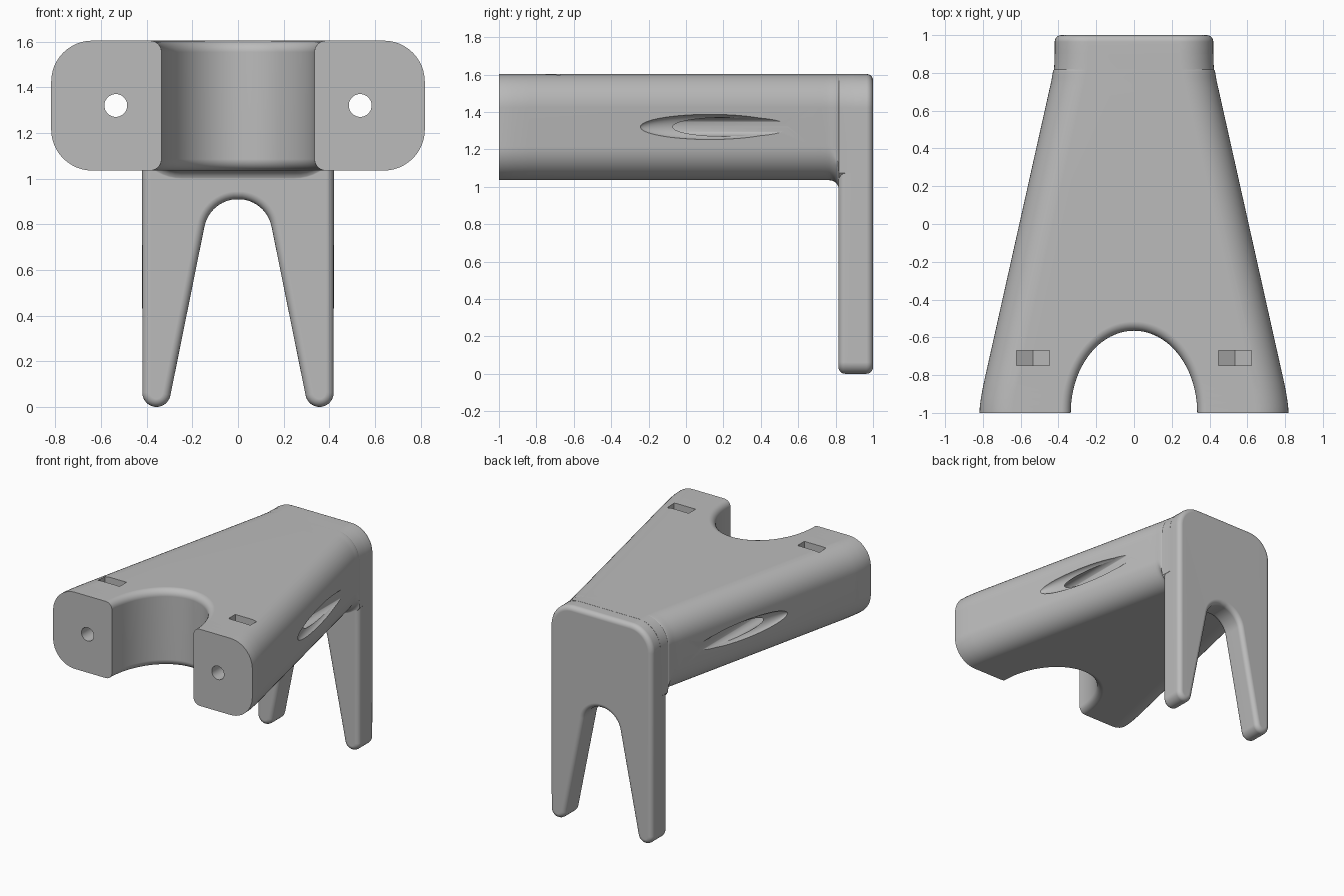
import bpy, bmesh, math
from mathutils import Matrix

cube = bpy.data.objects.get("Cube")
if cube:
    bpy.data.objects.remove(cube, do_unlink=True)

BOTTOM, TOP, CORNER = 1.035, 1.604, 0.18

grey = bpy.data.materials.new("plain_grey")
grey.use_nodes = True
colour = (0.5, 0.5, 0.5, 1)
grey.diffuse_color = colour
grey.node_tree.nodes["Principled BSDF"].inputs["Base Color"].default_value = colour


def loft(name, rings):
    """Skin a row of equal closed rings and cap both ends."""
    bm = bmesh.new()
    rows = [[bm.verts.new(p) for p in ring] for ring in rings]
    n = len(rows[0])
    for a, b in zip(rows, rows[1:]):
        for i in range(n):
            j = (i + 1) % n
            bm.faces.new((a[i], a[j], b[j], b[i]))
    bm.faces.new(rows[0][::-1])
    bm.faces.new(rows[-1])
    bmesh.ops.recalc_face_normals(bm, faces=bm.faces[:])
    return finish(name, bm)


def finish(name, bm):
    mesh = bpy.data.meshes.new(name)
    bm.to_mesh(mesh)
    bm.free()
    mesh.materials.append(grey)
    obj = bpy.data.objects.new(name, mesh)
    bpy.context.collection.objects.link(obj)
    return obj


def apply(obj, kind, **settings):
    mod = obj.modifiers.new(kind.title(), kind)
    for key, value in settings.items():
        setattr(mod, key, value)
    bpy.context.view_layer.objects.active = obj
    bpy.ops.object.modifier_apply(modifier=mod.name)


def combine(obj, other, operation):
    other.hide_render = True
    apply(obj, "BOOLEAN", object=other, operation=operation, solver="EXACT")
    bpy.data.objects.remove(other, do_unlink=True)


def arc(cx, cz, r, start, end, steps=12):
    angles = [math.radians(start + (end - start) * i / steps) for i in range(steps + 1)]
    return [(cx + r * math.cos(a), cz + r * math.sin(a)) for a in angles]


def mirrored(half):
    return half + [(-x, z) for x, z in reversed(half)]


# Tapered arm: rounded sections that narrow to the back and flare into the plate
def section(y, width, flare=0):
    inner = width - CORNER
    half = [(min(x, width), z) for x, z in
            arc(inner, BOTTOM + CORNER, CORNER + flare, -90, 0)]
    half += arc(inner, TOP - CORNER, CORNER, 0, 90)
    return [(x, y, z) for x, z in mirrored(half)]


stations = [(-1, 0.818), (-0.96, 0.816), (-0.92, 0.81), (-0.88, 0.803), (-0.84, 0.795),
            (0.68, 0.455), (0.72, 0.446), (0.75, 0.439)]
rings = [section(y, w) for y, w in stations]
FILLET = 0.05
for step in range(9):
    t = math.radians(step * 90 / 8)
    y = 0.767 + FILLET * math.sin(t)
    rings.append(section(y, 0.436 - 0.012 * step / 8, FILLET * (1 - math.cos(t))))
rings += [section(0.86, 0.421, FILLET), section(0.9, 0.4205, FILLET)]
bracket = loft("tapered_bracket", rings)

# Forked plate: rounded feet, arched gap and bevelled rim
half = arc(0, 0.76, 0.15, 90, 11.6) + arc(0.357, 0.062, 0.062, 191.6, 360)
half += arc(0.42 - CORNER, TOP - 0.001 - CORNER, CORNER, 0, 90)
outline = mirrored(half[1:])
plate = loft("forked_plate", [[(x, y, z) for x, z in outline] for y in (0.815, 1)])
apply(plate, "BEVEL", width=0.035, segments=5, limit_method="ANGLE",
      angle_limit=math.radians(50), use_clamp_overlap=False)
combine(bracket, plate, "UNION")

# Elliptical front recess with rounded upper and lower rims
RIM = 0.05


def recess_ring(z):
    d = min(z - BOTTOM, TOP - z)
    d = max(0, min(d, RIM))
    grow = RIM - math.sqrt(RIM ** 2 - (RIM - d) ** 2)
    a, b = 0.335 + grow, 0.435 + grow
    curve = [(a * math.cos(math.pi * i / 48), -1 + b * math.sin(math.pi * i / 48), z)
             for i in range(49)]
    return [(a, -1.2, z)] + curve + [(-a, -1.2, z)]


offsets = [RIM * (1 - math.cos(math.radians(a))) for a in range(0, 91, 15)]
levels = [BOTTOM - 0.1] + [BOTTOM + o for o in offsets]
levels += [TOP - o for o in reversed(offsets)] + [TOP + 0.1]
combine(bracket, loft("recess_cutter", [recess_ring(z) for z in levels]), "DIFFERENCE")

# Screw holes, their boat-shaped side exits and hexagonal nut slots
HOLE_X, HOLE_Z = 0.535, 1.32
for side in (-1, 1):
    circle = arc(side * HOLE_X, HOLE_Z, 0.05, 0, 352.5, 47)
    hole = loft("hole_cutter", [[(x, y, z) for x, z in circle] for y in (-1.1, 0.8)])
    combine(bracket, hole, "DIFFERENCE")

    bm = bmesh.new()
    bmesh.ops.create_uvsphere(bm, u_segments=32, v_segments=32, radius=1)
    place = (Matrix.Translation((side * 0.584, 0.13, HOLE_Z))
             @ Matrix.Rotation(side * 0.22, 4, "Z")
             @ Matrix.Diagonal((0.05, 0.385, 0.068, 1))
             @ Matrix.Rotation(math.pi / 2, 4, "X"))
    bmesh.ops.transform(bm, matrix=place, verts=bm.verts[:])
    combine(bracket, finish("exit_cutter", bm), "DIFFERENCE")

    nut = arc(side * HOLE_X, HOLE_Z, 0.102, 210, 330, 2)
    nut += [(side * HOLE_X + s * 0.0883, TOP + 0.1) for s in (1, -1)]
    slot = loft("nut_slot_cutter", [[(x, y, z) for x, z in nut] for y in (-0.75, -0.67)])
    combine(bracket, slot, "DIFFERENCE")

# Smooth rounded surfaces, crisp edges and flat broad faces
bpy.ops.object.select_all(action="DESELECT")
bracket.select_set(True)
bpy.context.view_layer.objects.active = bracket
bpy.ops.object.shade_smooth_by_angle(angle=math.radians(32))
apply(bracket, "WEIGHTED_NORMAL", keep_sharp=True)
